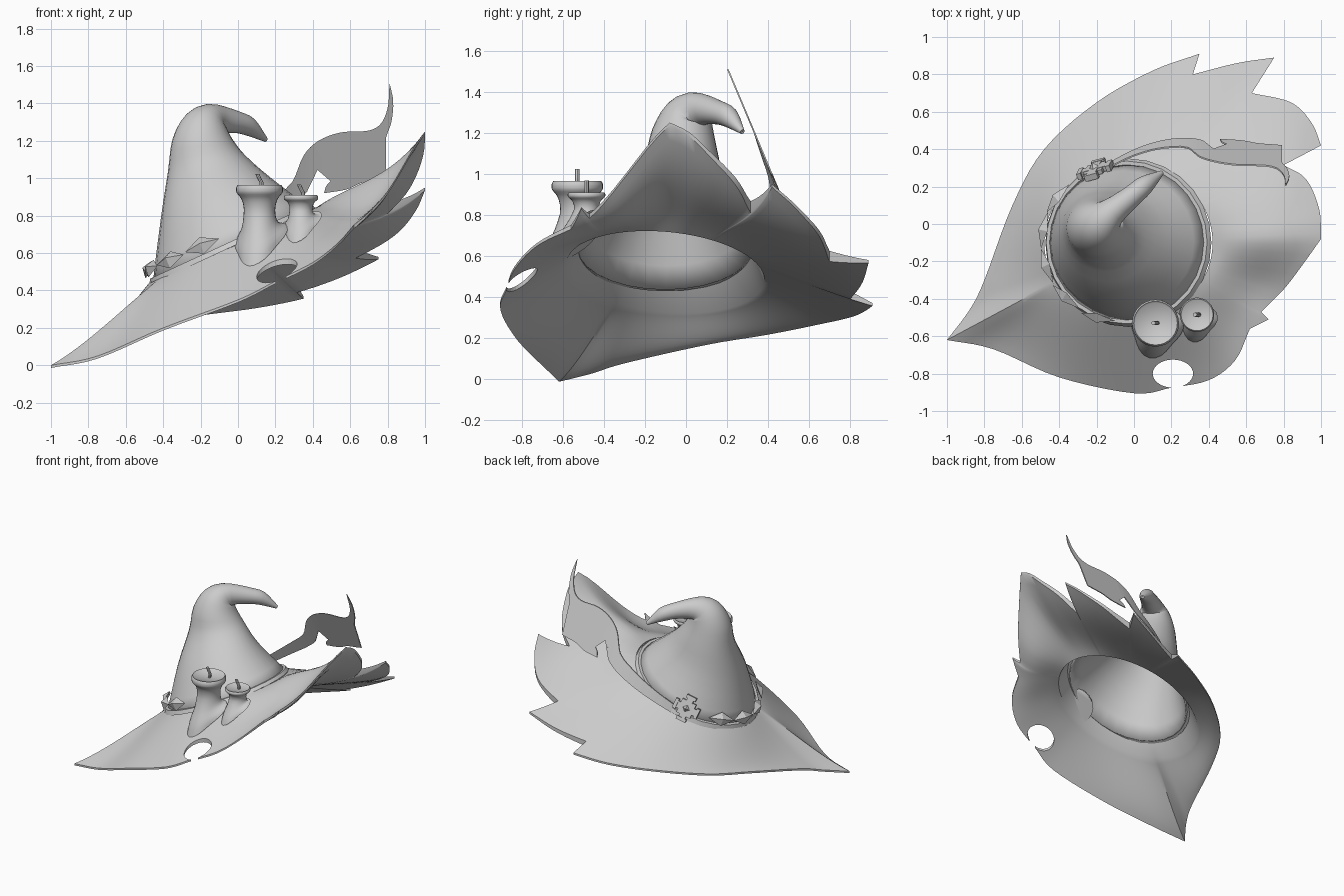
import bpy, bmesh, math
from mathutils import Vector as V, Matrix

if "Cube" in bpy.data.objects:
    bpy.data.objects.remove(bpy.data.objects["Cube"])

GREY = (0.6, 0.6, 0.6, 1)
mat = bpy.data.materials.new("plain_grey")
mat.use_nodes = True
mat.diffuse_color = GREY
mat.node_tree.nodes["Principled BSDF"].inputs["Base Color"].default_value = GREY


def finish(bm, name, angle=35):
    bmesh.ops.recalc_face_normals(bm, faces=bm.faces[:])
    mesh = bpy.data.meshes.new(name)
    bm.to_mesh(mesh)
    bm.free()
    mesh.materials.append(mat)
    ob = bpy.data.objects.new(name, mesh)
    bpy.context.collection.objects.link(ob)
    bpy.ops.object.select_all(action='DESELECT')
    ob.select_set(True)
    bpy.context.view_layer.objects.active = ob
    if angle:
        bpy.ops.object.shade_smooth_by_angle(angle=math.radians(angle))
    return ob


def spline(pts, n):
    """Smooth curve through points of any dimension."""
    pts = [V(p) for p in pts]
    ext = [pts[0] * 2 - pts[1]] + pts + [pts[-1] * 2 - pts[-2]]
    out = []
    for i in range(len(pts) - 1):
        a, b, c, d = ext[i:i + 4]
        for k in range(n):
            t = k / n
            out.append((b * 2 + (c - a) * t + (a * 2 - b * 5 + c * 4 - d) * t * t
                        + (b * 3 - a - c * 3 + d) * t ** 3) * 0.5)
    return out + [pts[-1]]


def outline(segments, n):
    """Closed outline: smooth segments that meet at sharp corners."""
    out = []
    for i, seg in enumerate(segments):
        nxt = segments[(i + 1) % len(segments)][0]
        out += spline(list(seg) + [nxt], n)[:-1]
    return out


def loft(rings, name, loop=False, caps=False, angle=35):
    bm = bmesh.new()
    vs = [[bm.verts.new(p) for p in r] for r in rings]
    m = len(vs[0])
    for i in range(len(vs) if loop else len(vs) - 1):
        a, b = vs[i], vs[(i + 1) % len(vs)]
        for j in range(m):
            bm.faces.new((a[j], a[(j + 1) % m], b[(j + 1) % m], b[j]))
    if caps:
        bm.faces.new(vs[0])
        bm.faces.new(vs[-1])
    return finish(bm, name, angle)


# Brim: a smooth swept surface, trimmed to a torn outline
def polar(p):
    """Angle and radius in units of the oval head ring."""
    u, v = (p[0] + .03) / .45, (p[1] + .1) / .42
    return math.atan2(v, u), math.hypot(u, v)


def head_ring(a, scale=1.0, z=.64, tilt=.455, lean=0.0):
    x, y = .45 * scale * math.cos(a), .42 * scale * math.sin(a)
    return V((x - .03, y - .1, z + tilt * x + lean * y))


TIP = (-1, -.62, 0)
START = polar(TIP)[0]
front = [(-.75, -.67), (-.4, -.82), (0, -.905), (.2, -.875), (.4, -.835), (.54, -.73)]
back = [(.1, .82), (-.2, .65), (-.48, .4), (-.65, .1), (-.8, -.3), (-.88, -.46)]
sweep = spline(
    [TIP] + [(*p, z) for p, z in zip(front, (.05, .2, .35, .45, .55, .66))]
    + [(.67, -.54, .79), (.8, -.35, .93), (1, -.08, 1.25), (1.04, .16, 1.15),
       (1, .42, .95), (.92, .67, .76), (.75, .89, .58), (.55, .92, .46), (.35, .91, .37)]
    + [(*p, z) for p, z in zip(back, (.32, .28, .23, .18, .09, .04))] + [TIP], 5)
sweep = [((polar(p)[0] - START) % math.tau, polar(p)[1], p.z) for p in sweep]
sweep[-1] = (math.tau, *sweep[-1][1:])

edge = outline([
    [TIP[:2]] + front,
    [(.62, -.56)], [(.72, -.51)],
    [(.68, -.47), (.8, -.35), (.9, -.22)],
    [(1, -.08), (.99, .08), (.92, .24)],
    [(.8, .315)],
    [(1, .42), (.95, .54), (.84, .65)],
    [(.63, .7)],
    [(.75, .89), (.55, .86)],
    [(.315, .8)],
    [(.35, .91)] + back], 5)


def brim_ring(s, drop, **ring):
    out = []
    for p in edge:
        a, r = polar(p)
        rel = (a - START) % math.tau
        lo, hi = next((l, h) for l, h in zip(sweep, sweep[1:]) if rel <= h[0])
        f = (rel - lo[0]) / (hi[0] - lo[0])
        reach, height = (l + (h - l) * f for l, h in zip(lo[1:], hi[1:]))
        t = s * (r - 1) / (reach - 1)
        base = head_ring(a, **ring)
        xy = base.xy.lerp(p, s)
        sag = (.28 + .12 * math.cos(a)) * math.cos(a) ** 2 * t * t * (1 - t)
        out.append((xy.x, xy.y, base.z + (height - base.z) * t - sag - drop))
    return out


steps = [i / 12 for i in range(13)]
top = [brim_ring(s, 0, scale=1) for s in steps]
under = [brim_ring(s, .014, scale=1.15, z=.535, tilt=.38, lean=-.08)
         for s in reversed(steps)]
brim = loft(top + under, "brim", loop=True, angle=40)

# Round bite out of the front edge
bpy.ops.mesh.primitive_cylinder_add(vertices=32, radius=1, depth=1, location=(.208, -.8, .5))
cutter = bpy.context.object
cutter.name = "bite_cutter"
cutter.scale = (.108, .075, 1)
cutter.hide_render = True
cut = brim.modifiers.new("bite", 'BOOLEAN')
cut.operation, cut.object, cut.solver = 'DIFFERENCE', cutter, 'EXACT'
bpy.context.view_layer.objects.active = brim
bpy.ops.object.modifier_apply(modifier="bite")
bpy.data.objects.remove(cutter)

# Crown: rings of centre, two radii and axis, bending over at the tip
stations = spline([
    (-.03, -.1, .635, .47, .43, -.42, 0, .9),
    (-.12, -.08, .89, .315, .285, -.36, 0, .93),
    (-.17, -.025, 1.08, .21, .185, -.22, 0, .97),
    (-.19, -.015, 1.21, .16, .15, 0, .05, 1),
    (-.17, .015, 1.3, .115, .115, .3, .3, .85),
    (-.11, .07, 1.315, .075, .08, .75, .6, .1),
    (-.01, .15, 1.3, .058, .06, .75, .6, -.25),
    (.06, .21, 1.275, .05, .05, .7, .55, -.45),
    (.15, .275, 1.205, .012, .012, .7, .5, -.5)], 3)


def crown_ring(s, grow=0.0, n=28):
    c, axis = V(s[:3]), V(s[5:8]).normalized()
    u = (V((1, 0, 0)) - axis * axis.x).normalized()
    v = axis.cross(u)
    return [c + u * (s[3] + grow) * math.cos(math.tau * k / n)
            + v * (s[4] + grow) * math.sin(math.tau * k / n) for k in range(n)]


tip_cap = stations[-1].copy()
tip_cap[3] = tip_cap[4] = .001
crown = loft([crown_ring(s) for s in stations + [tip_cap]], "crown", angle=60)
shell = crown.modifiers.new("shell", 'SOLIDIFY')
shell.thickness = .012

# Band around the crown foot
low, high = stations[0], stations[0].lerp(stations[1], .3)
loft([crown_ring(low, -.005), crown_ring(low, .02), crown_ring(high, .02),
      crown_ring(high, -.005)], "hat_band", loop=True)


# Faceted gems and the cross buckle on the band
def band_frame(a, lift=.075):
    out = V((math.cos(a), math.sin(a), .35)).normalized()
    side = head_ring(a + .05) - head_ring(a - .05)
    side = (side - out * side.dot(out)).normalized()
    up = out.cross(side)
    m = Matrix((side, up, out)).transposed().to_4x4()
    m.translation = head_ring(a, 1.01) + V((0, 0, lift))
    return m


def gem(name, frame, w, h, d):
    bm = bmesh.new()
    ring = [bm.verts.new(p) for p in ((w, 0, 0), (0, h, 0), (-w, 0, 0), (0, -h, 0))]
    for tip in (bm.verts.new((0, 0, d)), bm.verts.new((0, 0, -d / 4))):
        for i in range(4):
            bm.faces.new((ring[i], ring[(i + 1) % 4], tip))
    bm.transform(frame)
    finish(bm, name, 0)


for i, deg in enumerate((146, 171, 197, 223, 249)):
    gem("band_gem_%d" % (i + 1), band_frame(math.radians(deg)), .1, .05, .035)

buckle = band_frame(math.radians(113), .075)
bm = bmesh.new()
for size in ((.17, .05, .03), (.05, .17, .03), (.11, .11, .025)):
    bmesh.ops.create_cube(bm, size=1, matrix=Matrix.Diagonal((*size, 1)))
for x, y in ((1, 0), (-1, 0), (0, 1), (0, -1)):
    flare = (.025, .075, .034, 1) if x else (.075, .025, .034, 1)
    bmesh.ops.create_cube(bm, size=1, matrix=Matrix.Translation((x * .085, y * .085, 0))
                          @ Matrix.Diagonal(flare))
bm.transform(buckle)
finish(bm, "cross_buckle", 0)
gem("buckle_gem", buckle, .04, .04, .045)


# Melted candles standing on the brim
def candle(name, x, y, foot, head, r):
    prof = spline([(1.12, -.05), (1.04, .08), (.78, .28), (.68, .55), (.78, .74),
                   (1, .86), (1.02, .95)], 3)
    prof += [V((.95, 1)), V((.88, .97)), V((.05, .94))]
    rings = []
    for pr, ph in prof:
        ring, low = [], max(0, 1 - ph * 2.2)
        for k in range(28):
            a = math.tau * k / 28
            rr = r * pr * (1 + low * .12 * math.sin(3 * a + .6))
            dx, dy = rr * math.cos(a), rr * math.sin(a)
            ring.append((x + dx, y + dy - .03 * low,
                         foot + (head - foot) * ph + low * (.4 * dx + .6 * dy)))
        rings.append(ring)
    loft(rings, name, caps=True, angle=50)
    wick = []
    for i in range(5):
        c = V((x + .012 * math.sin(i * 1.1), y, head - .03 + i * .022))
        wick.append([c + V((math.cos(k * math.pi / 4), math.sin(k * math.pi / 4), 0)) * .011
                     for k in range(8)])
    loft(wick, name + "_wick", caps=True)


candle("large_candle", .115, -.53, .665, .965, .123)
candle("small_candle", .337, -.485, .75, .91, .09)

# Feather: flat curling outline, bent back around the crown
shape = outline([
    [(-.15, .62), (.05, .78), (.2, .9), (.29, .98), (.35, 1.12), (.43, 1.2),
     (.55, 1.245), (.7, 1.255), (.77, 1.3), (.805, 1.4)],
    [(.81, 1.51), (.83, 1.41), (.82, 1.3), (.79, 1.21), (.785, 1.1)],
    [(.79, 1.0), (.74, .99), (.66, .975), (.58, .94)],
    [(.46, .92), (.48, .97)],
    [(.565, 1.035), (.51, 1.068), (.44, 1.055), (.39, 1.0), (.37, .93), (.29, .86),
     (.2, .8), (0, .67)],
    [(-.13, .58)]], 4)
bm = bmesh.new()
bm.faces.new([bm.verts.new((p.x, 0, p.y)) for p in shape])
bmesh.ops.triangulate(bm, faces=bm.faces[:], ngon_method='EAR_CLIP')
for i in range(13):
    bmesh.ops.bisect_plane(bm, geom=bm.verts[:] + bm.edges[:] + bm.faces[:],
                           plane_co=(i * .05 - .15, 0, 0), plane_no=(1, 0, 0))
for v in bm.verts:
    v.co.y = .435 - .42 * (v.co.z - .95) - .8 * max(0, .45 - v.co.x) ** 2
for f in bm.faces:
    f.normal_update()
thin = bmesh.ops.extrude_face_region(bm, geom=bm.faces[:])["geom"]
for v in thin:
    if isinstance(v, bmesh.types.BMVert):
        v.co.y += .008
finish(bm, "feather", 0)
